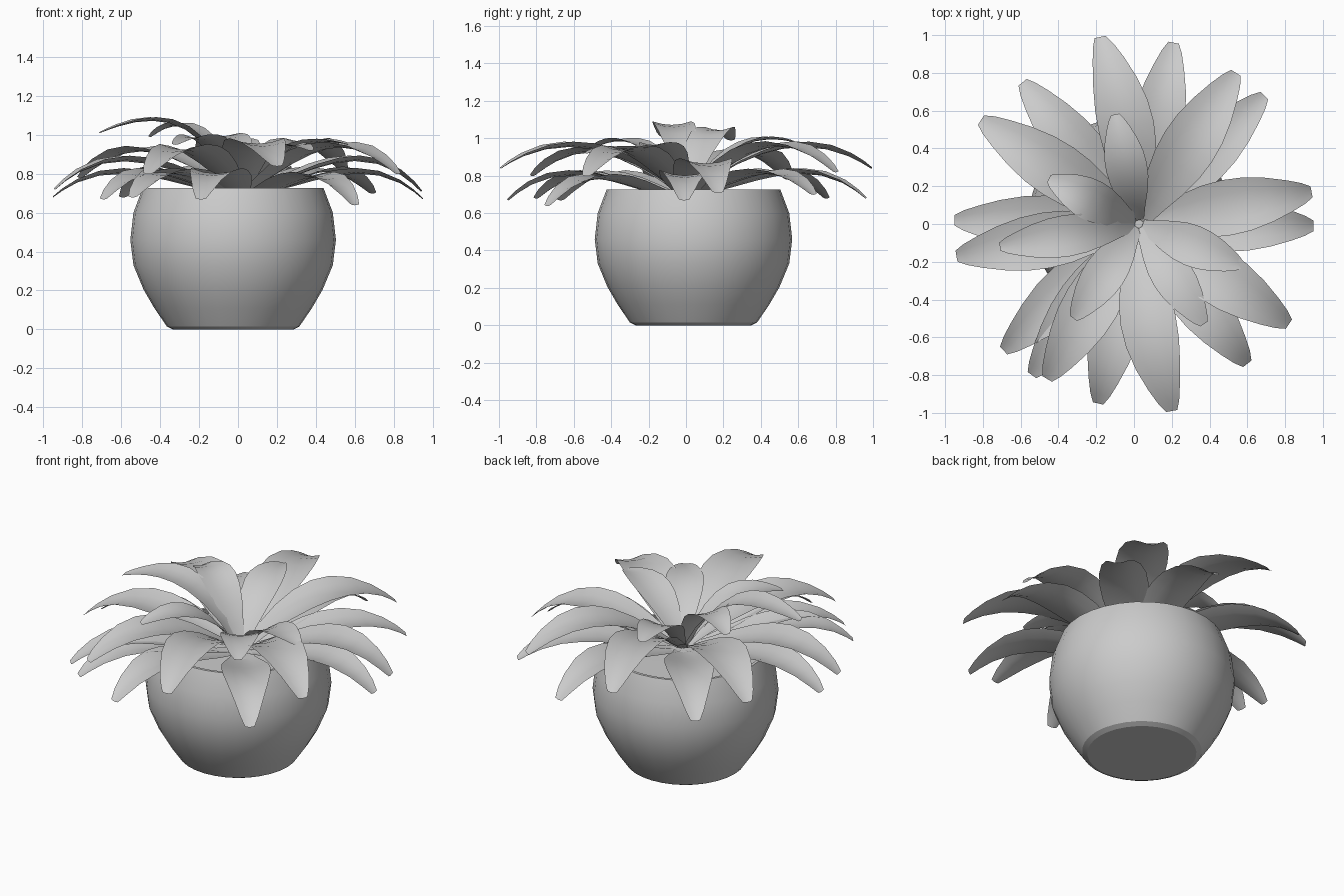
import bpy, bmesh, math
from mathutils import Vector

if "Cube" in bpy.data.objects:
    bpy.data.objects.remove(bpy.data.objects["Cube"])


def finish(bm, name, angle):
    mesh = bpy.data.meshes.new(name)
    bm.to_mesh(mesh)
    bm.free()
    ob = bpy.data.objects.new(name, mesh)
    bpy.context.collection.objects.link(ob)
    bpy.ops.object.select_all(action='DESELECT')
    bpy.context.view_layer.objects.active = ob
    ob.select_set(True)
    bpy.ops.object.shade_smooth_by_angle(angle=math.radians(angle))
    return ob


def lathe(name, profile, centre, sides=32):
    bm = bmesh.new()
    vs = [bm.verts.new((r, 0, z)) for r, z in profile]
    edges = [bm.edges.new(p) for p in zip(vs, vs[1:])]
    bmesh.ops.spin(bm, geom=vs + edges, cent=(0, 0, 0), axis=(0, 0, 1),
                   angle=2 * math.pi, steps=sides)
    bmesh.ops.remove_doubles(bm, verts=bm.verts, dist=1e-4)
    bmesh.ops.recalc_face_normals(bm, faces=bm.faces)
    ob = finish(bm, name, 25)
    ob.location = centre
    return ob


# Round pot with thin rim, and soil just under the rim
POT = (-0.025, 0.04, 0)
lathe("pot", [(0, 0), (0.31, 0), (0.34, 0.015), (0.405, 0.11), (0.46, 0.205),
              (0.512, 0.33), (0.528, 0.46), (0.512, 0.60), (0.464, 0.727),
              (0.447, 0.727), (0.455, 0.69)], POT)
lathe("soil", [(0, 0.70), (0.455, 0.69)], POT)

# Leaf outline: position along the leaf, fraction of half width
OUTLINE = [(0, .3), (.12, .5), (.25, .76), (.38, .94), (.5, 1), (.62, .96),
           (.75, .8), (.87, .57), (.95, .38), (1, .2)]
CROWN = Vector((0.025, 0.0))
STOPS = (0, .4, .75, 1)


def arch(s, heights):
    """Smooth curve through the heights at STOPS."""
    total = 0
    for i, h in enumerate(heights):
        for j, t in enumerate(STOPS):
            if j != i:
                h *= (s - t) / (STOPS[i] - t)
        total += h
    return total


def leaf(name, tip, heights, half, cup, bend=0):
    tip = Vector(tip)
    d = (tip - CROWN).normalized()
    side = Vector((-d.y, d.x))
    start = CROWN + d * 0.02
    bm = bmesh.new()
    rows = []
    for s, w in OUTLINE:
        c = start.lerp(tip, s) + side * (bend * 4 * s * (1 - s))
        z = arch(s, heights)
        row = []
        for t in (-1, -.5, 0, .5, 1):
            p = c + side * (t * w * half)
            row.append(bm.verts.new((p.x, p.y, z + cup * w * (t * t - .4))))
        rows.append(row)
    for a, b in zip(rows, rows[1:]):
        for i in range(4):
            bm.faces.new((a[i], b[i], b[i + 1], a[i + 1]))
    bmesh.ops.recalc_face_normals(bm, faces=bm.faces)
    finish(bm, name, 50)


# Lower ring: flat leaves that droop past the rim (tip x, y, z, arch height)
lower = [(.21, .96, .68, .81), (.69, .68, .70, .81), (.95, -.01, .67, .80),
         (.60, -.74, .64, .78), (-.19, -.95, .67, .80), (-.54, -.80, .68, .80),
         (-.69, -.67, .67, .80), (-.95, .02, .68, .80), (-.59, .75, .68, .81)]
for i, (x, y, z, h) in enumerate(lower):
    leaf(f"lower_leaf_{i + 1}", (x, y), (.69, h - .02, h, z), .14, .03)

# Upper ring: arching leaves (tip x, y, z, height on the arch, sideways bend)
upper = [(-.18, .99, .84, .95, -.04), (.54, .80, .82, .95, 0),
         (.94, .17, .71, .86, 0), (.82, -.53, .80, .93, 0),
         (.20, -.99, .84, .95, -.04), (-.46, -.82, .80, .92, 0),
         (-.94, -.17, .72, .86, 0), (-.81, .55, .78, .91, 0)]
for i, (x, y, z, h, bend) in enumerate(upper):
    leaf(f"upper_leaf_{i + 1}", (x, y), (.70, h - .02, h, z), .148, .03, bend)

# Inner ring: short upright leaves (tip x, y, z and two arch heights)
inner = [(-.10, .58, .98, .94, 1.0), (-.45, .24, .99, .99, 1.05),
         (-.71, -.12, 1.01, 1.04, 1.07), (-.32, -.50, .95, .95, .99),
         (.37, -.53, .92, .91, .95), (.57, -.22, .95, .92, .97)]
for i, (x, y, z, h1, h2) in enumerate(inner):
    leaf(f"inner_leaf_{i + 1}", (x, y), (.71, h1, h2, z), .11, .02)
